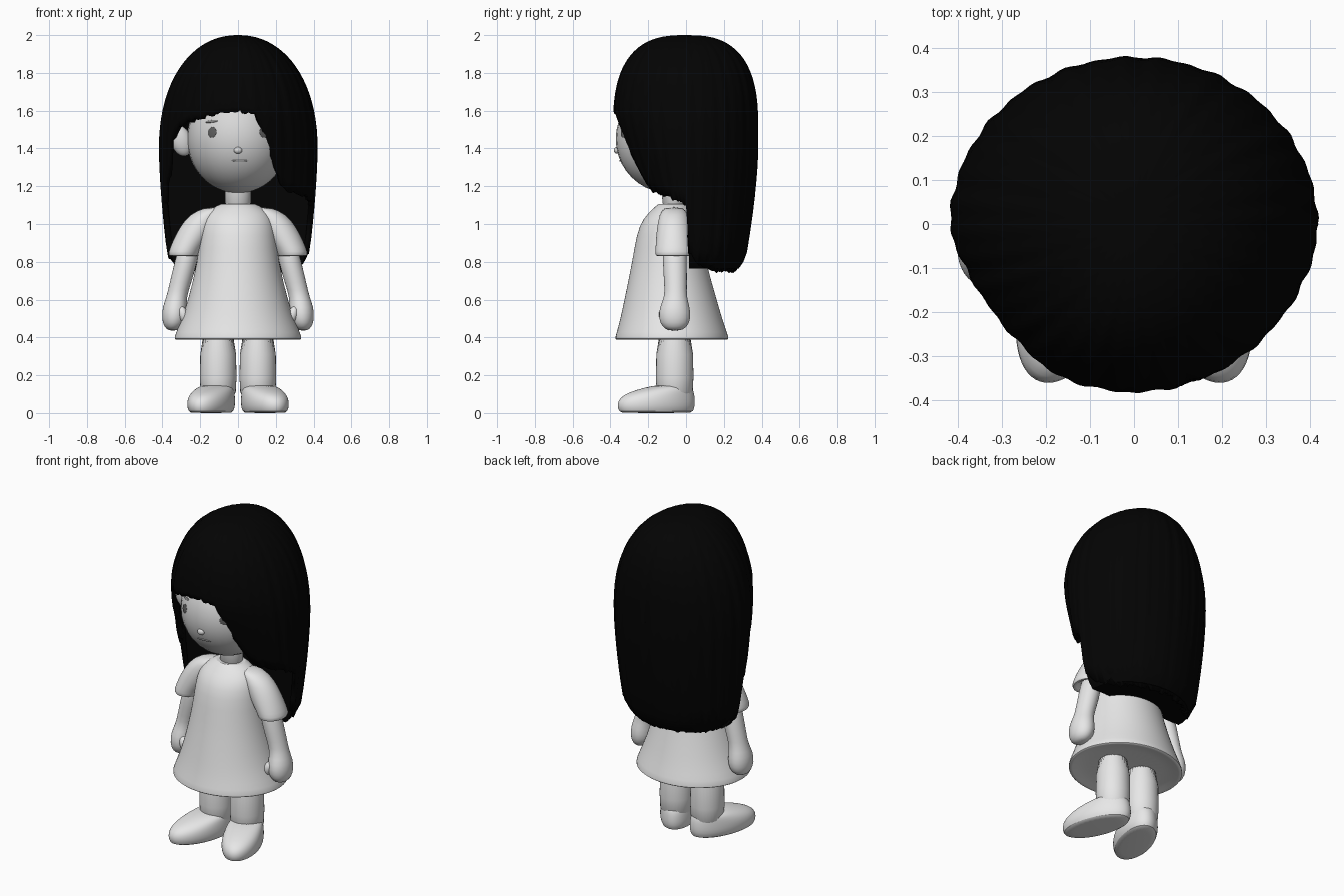
import bpy, bmesh, math, random
from mathutils import Vector

random.seed(4)
if "Cube" in bpy.data.objects:
    bpy.data.objects.remove(bpy.data.objects["Cube"], do_unlink=True)


def material(name, rgb):
    m = bpy.data.materials.new(name)
    m.use_nodes = True
    m.diffuse_color = (*rgb, 1)
    m.node_tree.nodes["Principled BSDF"].inputs["Base Color"].default_value = (*rgb, 1)
    return m


PALE = material("pale white", (0.8, 0.8, 0.8))
FACE = material("face grey", (0.69, 0.69, 0.69))
HAIR = material("black hair", (0.001, 0.001, 0.001))
EYE = material("dark grey", (0.11, 0.11, 0.11))
BROW = material("mid grey", (0.25, 0.25, 0.25))
LIP = material("light grey", (0.48, 0.48, 0.48))


def finish(ob, mat, angle=50):
    ob.data.materials.append(mat)
    bpy.ops.object.select_all(action="DESELECT")
    bpy.context.view_layer.objects.active = ob
    ob.select_set(True)
    bpy.ops.object.shade_smooth_by_angle(angle=math.radians(angle))
    return ob


def add_mesh(name, bm, mat, angle=50):
    me = bpy.data.meshes.new(name)
    bm.to_mesh(me)
    bm.free()
    ob = bpy.data.objects.new(name, me)
    bpy.context.collection.objects.link(ob)
    return finish(ob, mat, angle)


def skin_loops(name, loops, mat):
    """Join closed loops of points into a capped solid."""
    bm = bmesh.new()
    loops = [[bm.verts.new(p) for p in loop] for loop in loops]
    n = len(loops[0])
    for a, b in zip(loops, loops[1:]):
        for k in range(n):
            j = (k + 1) % n
            bm.faces.new((a[k], a[j], b[j], b[k]))
    bm.faces.new(loops[0])
    bm.faces.new(loops[-1])
    bmesh.ops.recalc_face_normals(bm, faces=bm.faces)
    return add_mesh(name, bm, mat)


def loft(name, rings, mat, side=1, n=32):
    """Stacked ellipses, each (z, centre x, centre y, radius x, radius y)."""
    angles = [math.tau * k / n for k in range(n)]
    loops = [[(side * (cx + rx * math.cos(a)), cy + ry * math.sin(a), z) for a in angles]
             for z, cx, cy, rx, ry in rings]
    ob = skin_loops(name, loops, mat)
    sub = ob.modifiers.new("smooth", "SUBSURF")
    sub.levels = sub.render_levels = 1
    return ob


def ball(name, loc, scale, mat, rot=(0, 0, 0)):
    bpy.ops.mesh.primitive_uv_sphere_add(segments=32, ring_count=20, location=loc, rotation=rot)
    ob = bpy.context.object
    ob.name = name
    ob.scale = scale
    return finish(ob, mat, 80)


# Dress with a flared skirt and closed underside
loft("dress", [(0.41, 0, -0.075, 0.27, 0.24), (0.385, 0, -0.075, 0.32, 0.285),
               (0.388, 0, -0.075, 0.342, 0.305), (0.42, 0, -0.075, 0.332, 0.295),
               (0.5, 0, -0.078, 0.298, 0.27), (0.6, 0, -0.082, 0.264, 0.245),
               (0.8, 0, -0.09, 0.215, 0.195), (0.95, 0, -0.09, 0.2, 0.172),
               (1.03, 0, -0.085, 0.185, 0.143), (1.08, 0, -0.075, 0.145, 0.1),
               (1.115, 0, -0.07, 0.08, 0.07), (1.1, 0, -0.07, 0.06, 0.055)], PALE)
loft("neck", [(1.06, 0, -0.065, 0.072, 0.06), (1.15, 0, -0.065, 0.067, 0.06),
              (1.28, 0, -0.065, 0.08, 0.08)], FACE)

# Paired limbs
for side, word in ((1, "left"), (-1, "right")):
    loft(word + "_sleeve", [(1.09, 0.12, -0.065, 0.05, 0.05), (1.055, 0.17, -0.065, 0.085, 0.075),
                            (0.98, 0.215, -0.065, 0.097, 0.09), (0.9, 0.26, -0.065, 0.09, 0.095),
                            (0.85, 0.287, -0.065, 0.082, 0.098), (0.83, 0.287, -0.065, 0.079, 0.096),
                            (0.83, 0.285, -0.065, 0.06, 0.075), (0.86, 0.28, -0.065, 0.05, 0.06)],
         PALE, side)
    loft(word + "_arm", [(0.92, 0.25, -0.06, 0.055, 0.06), (0.8, 0.275, -0.06, 0.06, 0.064),
                         (0.68, 0.307, -0.055, 0.057, 0.06), (0.615, 0.325, -0.055, 0.053, 0.058),
                         (0.56, 0.335, -0.06, 0.065, 0.08), (0.5, 0.337, -0.06, 0.067, 0.086),
                         (0.455, 0.342, -0.06, 0.05, 0.067), (0.435, 0.345, -0.06, 0.02, 0.03)],
         PALE, side)
    ball(word + "_thumb", (side * 0.29, -0.115, 0.52), (0.026, 0.028, 0.045), PALE,
         (0, side * 0.3, 0))
    loft(word + "_leg", [(0.06, 0.105, -0.06, 0.095, 0.098), (0.15, 0.105, -0.06, 0.098, 0.1),
                         (0.48, 0.105, -0.06, 0.098, 0.101)], PALE, side)
    shoe = loft(word + "_shoe", [(0, 0, -0.105, 0.085, 0.185), (0.005, 0, -0.105, 0.102, 0.206),
                                 (0.04, 0, -0.105, 0.112, 0.217), (0.08, 0, -0.1, 0.11, 0.21),
                                 (0.11, 0, -0.075, 0.103, 0.18), (0.135, 0, -0.035, 0.092, 0.13),
                                 (0.15, 0, -0.005, 0.07, 0.08)], PALE)
    shoe.location = (side * 0.107, -0.06, 0)
    shoe.rotation_euler.z = side * math.radians(20)
    ball(word + "_ear", (side * 0.3, -0.1, 1.44), (0.055, 0.04, 0.083), FACE, (0, side * 0.3, 0))

# Head and face details lying on its surface
CENTRE, RADII = Vector((0, -0.085, 1.45)), Vector((0.27, 0.287, 0.287))
ball("head", CENTRE, RADII, FACE)


def face_plate(name, x, z, w, h, mat, thick=0.004, roll=0):
    dx, dz = x / RADII.x, (z - CENTRE.z) / RADII.z
    p = Vector((x, CENTRE.y - RADII.y * math.sqrt(1 - dx * dx - dz * dz), z))
    d = p - CENTRE
    normal = Vector([d[k] / RADII[k] ** 2 for k in range(3)])
    ob = ball(name, p, (w, h, thick), mat)
    ob.rotation_euler = normal.to_track_quat("Z", "Y").to_euler()
    ob.rotation_euler.rotate_axis("Z", roll)


for side, word in ((1, "left"), (-1, "right")):
    face_plate(word + "_eye", side * 0.137, 1.485, 0.027, 0.028, EYE)
    face_plate(word + "_eyebrow", side * 0.14, 1.543, 0.042, 0.007, BROW, roll=-side * 0.1)
face_plate("nose", 0, 1.39, 0.022, 0.018, FACE, 0.016)
face_plate("mouth", 0.01, 1.335, 0.045, 0.005, LIP)


# Hair: one outer shell whose lower edge varies around the head
def hair_point(deg, z, scale=1.0):
    t = math.radians(deg)
    low = max(0, 1.4 - z) ** 1.6
    rx, back = 0.418 - 0.11 * low, 0.38 - 0.16 * low
    front = 0.385 - 0.45 * max(0, 1.6 - z) ** 1.3
    if z > 1.4:
        h = (z - 1.4) / 0.6
        rx *= (1 - h ** 2.15) ** (1 / 2.15)
    if z > 1.5:
        h = (z - 1.5) / 0.5
        dome = (1 - h ** 2.7) ** (1 / 2.7)
        back, front = back * dome, front * dome
    if z < 0.85:
        scale *= 1 - 0.13 * ((0.85 - z) / 0.1) ** 2
    # the side swept behind the ear lies flatter
    scale *= 1 - 0.05 * max(0, 1 - ((deg + 147) / 30) ** 2)
    scale *= 1 + 0.005 * math.sin(t * 36) + 0.004 * math.sin(t * 23 + 1)
    ry = back if t > 0 else front
    return Vector((rx * math.cos(t) * scale, ry * math.sin(t) * scale, z))


EDGE = [(-180, 1.08), (-172, 1.13), (-162, 1.26), (-154, 1.45), (-143, 1.52), (-128, 1.55),
        (-90, 1.6), (-76, 1.58), (-68, 1.4), (-61, 1.28), (-53, 1.18), (-30, 1.15), (0, 1.1),
        (3, 0.85), (15, 0.78), (40, 0.75), (140, 0.75), (165, 0.78), (177, 0.85), (180, 1.08)]


def edge_height(deg):
    for (a, za), (b, zb) in zip(EDGE, EDGE[1:]):
        if a <= deg <= b:
            return za + (zb - za) * (deg - a) / (b - a)


COLS, ROWS = 180, 28
bm = bmesh.new()
top = bm.verts.new((0, 0, 2.0))
columns = []
for c in range(COLS):
    deg = -180 + 360 * c / COLS
    end = edge_height(deg) + random.uniform(-0.01, 0.01)
    columns.append([bm.verts.new(hair_point(deg, 2 - (2 - end) * (r / ROWS) ** 2))
                    for r in range(1, ROWS + 1)])
for c in range(COLS):
    a, b = columns[c], columns[(c + 1) % COLS]
    bm.faces.new((top, a[0], b[0]))
    for r in range(ROWS - 1):
        bm.faces.new((a[r], a[r + 1], b[r + 1], b[r]))
hair = add_mesh("hair_shell", bm, HAIR, 60)
thick = hair.modifiers.new("thickness", "SOLIDIFY")
thick.thickness, thick.offset = 0.03, -1

# Solid mass of long hair behind the neck and shoulders
skin_loops("back_hair", [[hair_point(180 * k / 48, z, 0.96) + Vector((0, 0.015, 0))
                          for k in range(49)]
                         for z in (0.765, 0.8, 0.85, 0.95, 1.05, 1.15, 1.3, 1.45)], HAIR)
